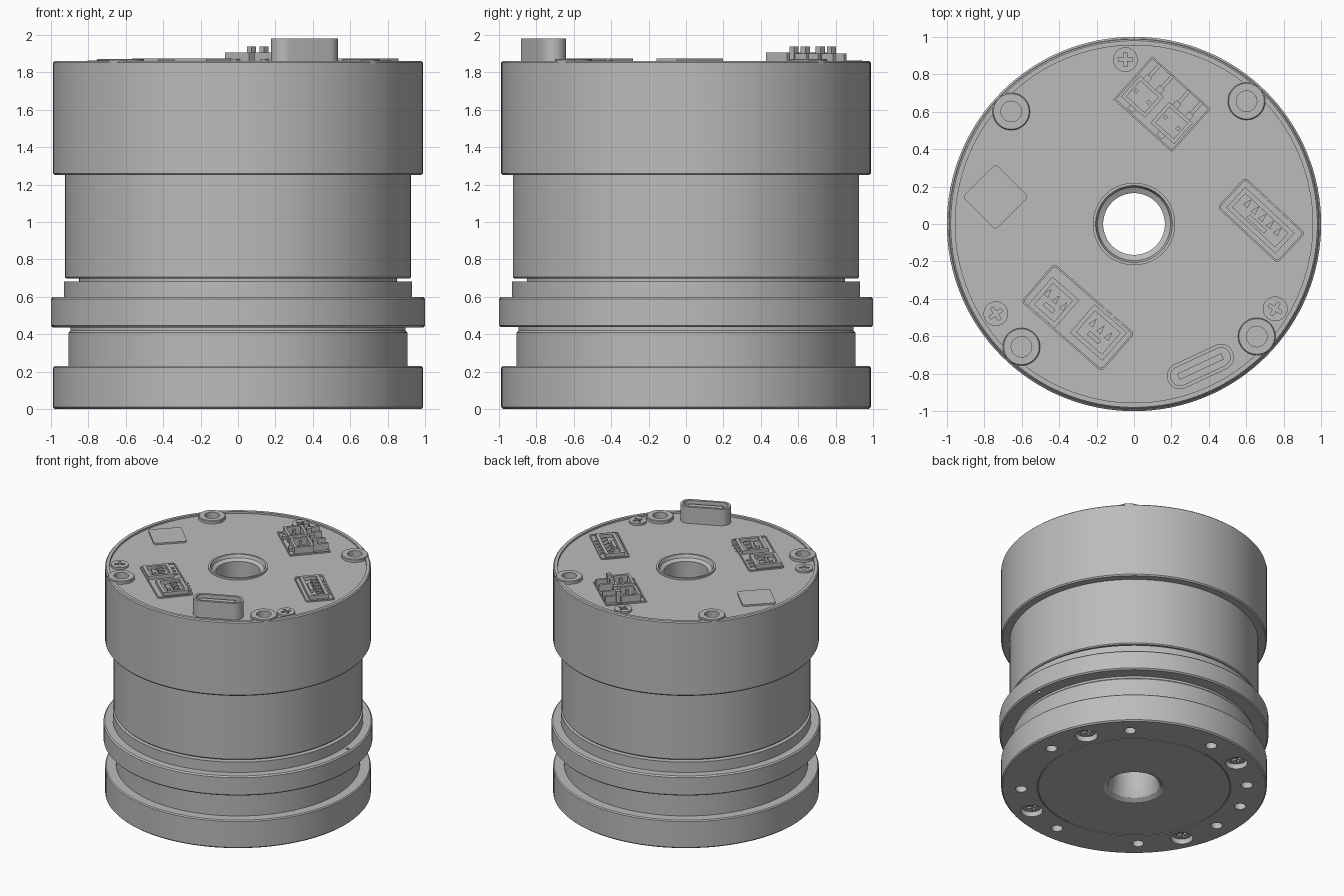
import bpy, bmesh, math
from math import cos, sin, pi, radians
from mathutils import Matrix, Vector

cube = bpy.data.objects.get("Cube")
if cube:
    bpy.data.objects.remove(cube)

grey = bpy.data.materials.new("machined grey")
grey.use_nodes = True
COLOUR = (0.5, 0.5, 0.5, 1)
grey.diffuse_color = COLOUR
grey.node_tree.nodes["Principled BSDF"].inputs["Base Color"].default_value = COLOUR

PLATE, RIM = 1.845, 1.86


def finish(bm, name):
    bmesh.ops.recalc_face_normals(bm, faces=bm.faces)
    mesh = bpy.data.meshes.new(name)
    bm.to_mesh(mesh)
    bm.free()
    mesh.materials.append(grey)
    ob = bpy.data.objects.new(name, mesh)
    bpy.context.collection.objects.link(ob)
    return ob


def smooth(ob):
    bpy.ops.object.select_all(action="DESELECT")
    ob.select_set(True)
    bpy.context.view_layer.objects.active = ob
    bpy.ops.object.shade_smooth_by_angle(angle=radians(30))


def lathe(name, profile, segs=96, at=(0, 0)):
    """Revolve a closed (radius, z) profile into a ring."""
    bm = bmesh.new()
    rings = []
    for i in range(segs):
        a = 2 * pi * i / segs
        rings.append([bm.verts.new((at[0] + r * cos(a), at[1] + r * sin(a), z))
                      for r, z in profile])
    n = len(profile)
    for i in range(segs):
        p, q = rings[i], rings[(i + 1) % segs]
        for j in range(n):
            k = (j + 1) % n
            bm.faces.new((p[j], q[j], q[k], p[k]))
    ob = finish(bm, name)
    smooth(ob)
    return ob


def add_prism(bm, outline, z0, z1, at=(0, 0), angle=0):
    """Extrude a flat outline, turned and moved into place."""
    rot = Matrix.Rotation(radians(angle), 2)
    pts = [rot @ Vector(p) + Vector(at) for p in outline]
    low = [bm.verts.new((p.x, p.y, z0)) for p in pts]
    high = [bm.verts.new((p.x, p.y, z1)) for p in pts]
    bm.faces.new(low[::-1])
    bm.faces.new(high)
    for i in range(len(pts)):
        j = (i + 1) % len(pts)
        bm.faces.new((low[i], low[j], high[j], high[i]))


def add_frame(bm, outer, inner, z0, z1, at, angle):
    """Extrude the band between two matching outlines."""
    rot = Matrix.Rotation(radians(angle), 2)
    loops = []
    for line, z in ((outer, z0), (outer, z1), (inner, z1), (inner, z0)):
        loops.append([bm.verts.new((*(rot @ Vector(p) + Vector(at)), z)) for p in line])
    for k in range(4):
        a, b = loops[k], loops[(k + 1) % 4]
        for i in range(len(a)):
            j = (i + 1) % len(a)
            bm.faces.new((a[i], a[j], b[j], b[i]))


def rect(l, w, x=0, y=0):
    return [(x + s * l / 2, y + t * w / 2) for s, t in ((-1, -1), (1, -1), (1, 1), (-1, 1))]


def disc(r, segs=32):
    return [(r * cos(2 * pi * i / segs), r * sin(2 * pi * i / segs)) for i in range(segs)]


def pill(l, w, r, segs=6):
    pts = []
    for c, (s, t) in enumerate(((1, 1), (-1, 1), (-1, -1), (1, -1))):
        for i in range(segs + 1):
            a = pi / 2 * (c + i / segs)
            pts.append((s * (l / 2 - r) + r * cos(a), t * (w / 2 - r) + r * sin(a)))
    return pts


def cross(l, w):
    h, k = l / 2, w / 2
    return [(h, -k), (h, k), (k, k), (k, h), (-k, h), (-k, k),
            (-h, k), (-h, -k), (-k, -k), (-k, -h), (k, -h), (k, -k)]


def polar(r, deg):
    return (r * cos(radians(deg)), r * sin(radians(deg)))


def cut(ob, bm):
    """Subtract the solids in bm from ob."""
    cutter = finish(bm, "cutter")
    cutter.hide_render = True
    mod = ob.modifiers.new("cut", "BOOLEAN")
    mod.operation, mod.solver, mod.object = "DIFFERENCE", "EXACT", cutter
    bpy.ops.object.select_all(action="DESELECT")
    ob.select_set(True)
    bpy.context.view_layer.objects.active = ob
    bpy.ops.object.modifier_apply(modifier=mod.name)
    bpy.data.objects.remove(cutter)
    smooth(ob)


# turned housing with flanges, clamp ring, rim and through bore
body = lathe("housing", [
    (0.225, 0), (0.195, 0.02), (0.175, 0.07), (0.165, 0.15),
    (0.165, 1.82), (0.195, 1.835), (0.205, RIM), (0.22, RIM), (0.22, PLATE),
    (0.955, PLATE), (0.955, RIM), (0.98, RIM), (0.988, 1.852),
    (0.988, 1.26), (0.98, 1.25), (0.925, 1.25), (0.925, 0.705), (0.918, 0.697),
    (0.85, 0.697), (0.85, 0.682), (0.93, 0.682), (0.93, 0.598),
    (0.99, 0.598), (1.0, 0.588), (1.0, 0.447), (0.99, 0.437),
    (0.895, 0.437), (0.895, 0.42), (0.906, 0.408), (0.906, 0.23),
    (0.98, 0.23), (0.988, 0.222), (0.988, 0.01), (0.978, 0),
    (0.72, 0), (0.72, 0.006), (0.712, 0.006), (0.712, 0)], 128)

bosses = [polar(0.89, 47.5 + 90 * k) for k in range(4)]
screw_angles = [25 + 90 * k for k in range(4)]
holes = bmesh.new()
for a in [48 + 45 * k for k in range(8)] + [160]:
    add_prism(holes, disc(0.043), -0.05, 0.12, polar(0.84, a))
for a in screw_angles:
    add_prism(holes, disc(0.083), -0.05, 0.09, polar(0.84, a))
for p in bosses:
    add_prism(holes, disc(0.055), 1.72, 1.95, p)
add_prism(holes, disc(0.014, 16), 0.4, 0.65, polar(0.963, 3))
cut(body, holes)

# mounting bosses tied into the rim
for k, p in enumerate(bosses):
    lathe(f"mounting_boss_{k + 1}", [(0.055, 1.84), (0.1, 1.84), (0.1, 1.865),
                                     (0.095, 1.87), (0.055, 1.87)], 40, p)
    web = bmesh.new()
    add_prism(web, [(0.06, -0.1), (0.075, -0.15), (0.075, 0.15), (0.06, 0.1)],
              1.84, 1.859, p, 47.5 + 90 * k)
    finish(web, f"boss_web_{k + 1}")


# cross-head screws, on the top plate and sunk in the base
def screw(name, at, r, z0, z1, slot_z, angle):
    bm = bmesh.new()
    add_prism(bm, disc(r), z0, z1, at)
    head = finish(bm, name)
    slot = bmesh.new()
    add_prism(slot, cross(r * 1.15, r * 0.28), *slot_z, at, angle)
    cut(head, slot)


for k, a in enumerate((93, 213, 329)):
    screw(f"top_screw_{k + 1}", polar(0.88, a), 0.066, 1.83, 1.862, (1.84, 1.9), a)
for k, a in enumerate(screw_angles):
    screw(f"base_screw_{k + 1}", polar(0.84, a), 0.072, 0.035, 0.1, (0.0, 0.06), a)

# square chip
bm = bmesh.new()
add_prism(bm, pill(0.25, 0.25, 0.02, 3), 1.84, 1.858, (-0.74, 0.145), 45)
finish(bm, "square_chip")

# upright charging port: rounded shell, inner floor and tongue
PORT, TURN = (0.355, -0.762), 25
bm = bmesh.new()
add_frame(bm, pill(0.38, 0.14, 0.068), pill(0.34, 0.1, 0.048), 1.84, 1.98, PORT, TURN)
add_prism(bm, pill(0.345, 0.105, 0.05), 1.84, 1.88, PORT, TURN)
add_prism(bm, rect(0.26, 0.035), 1.87, 1.965, PORT, TURN)
smooth(finish(bm, "charging_port"))

# power connector: tray, two open housings, side walls and tall posts
POWER = (0.15, 0.64)
bm = bmesh.new()
add_frame(bm, rect(0.42, 0.31), rect(0.4, 0.29), 1.84, 1.856, POWER, -42)
for x in (-0.105, 0.105):
    add_frame(bm, rect(0.17, 0.15, x, -0.04), rect(0.13, 0.11, x, -0.04),
              1.84, 1.905, POWER, -42)
    add_prism(bm, rect(0.04, 0.03, x, -0.125), 1.84, 1.87, POWER, -42)
    for s in (-0.045, 0.045):
        add_prism(bm, rect(0.035, 0.035, x + s, 0.05), 1.84, 1.937, POWER, -42)
        add_prism(bm, rect(0.02, 0.02, x + s, -0.04), 1.84, 1.89, POWER, -42)
        add_prism(bm, rect(0.02, 0.1, x + s, 0.1), 1.84, 1.9, POWER, -42)
finish(bm, "power_connector")


# low signal sockets: open frame, key bar and a row of pins
def socket(name, at, l, w, pins, angle):
    bm = bmesh.new()
    add_frame(bm, rect(l, w), rect(l - 0.05, w - 0.05), 1.84, 1.874, at, angle)
    add_prism(bm, rect(l * 0.35, 0.025, 0, -w * 0.18), 1.84, 1.868, at, angle)
    for i in range(pins):
        x = (i - (pins - 1) / 2) * 0.055
        add_prism(bm, [(x - 0.016, 0), (x + 0.016, 0), (x, 0.05)], 1.84, 1.866, at, angle)
        add_prism(bm, rect(0.015, 0.04, x, w / 2 + 0.015), 1.84, 1.852, at, angle)
    finish(bm, name)


socket("encoder_socket", (0.675, 0.02), 0.36, 0.15, 5, -43)
socket("signal_socket_a", (-0.43, -0.42), 0.19, 0.2, 3, -41)
socket("signal_socket_b", (-0.19, -0.58), 0.23, 0.2, 3, -41)

# thin trays around the signal sockets
bm = bmesh.new()
add_frame(bm, pill(0.44, 0.22, 0.02, 3), pill(0.42, 0.2, 0.015, 3), 1.84, 1.855, (0.68, 0.02), -43)
add_frame(bm, pill(0.57, 0.27, 0.02, 3), pill(0.55, 0.25, 0.015, 3), 1.84, 1.855, (-0.3, -0.5), -41)
finish(bm, "socket_trays")
